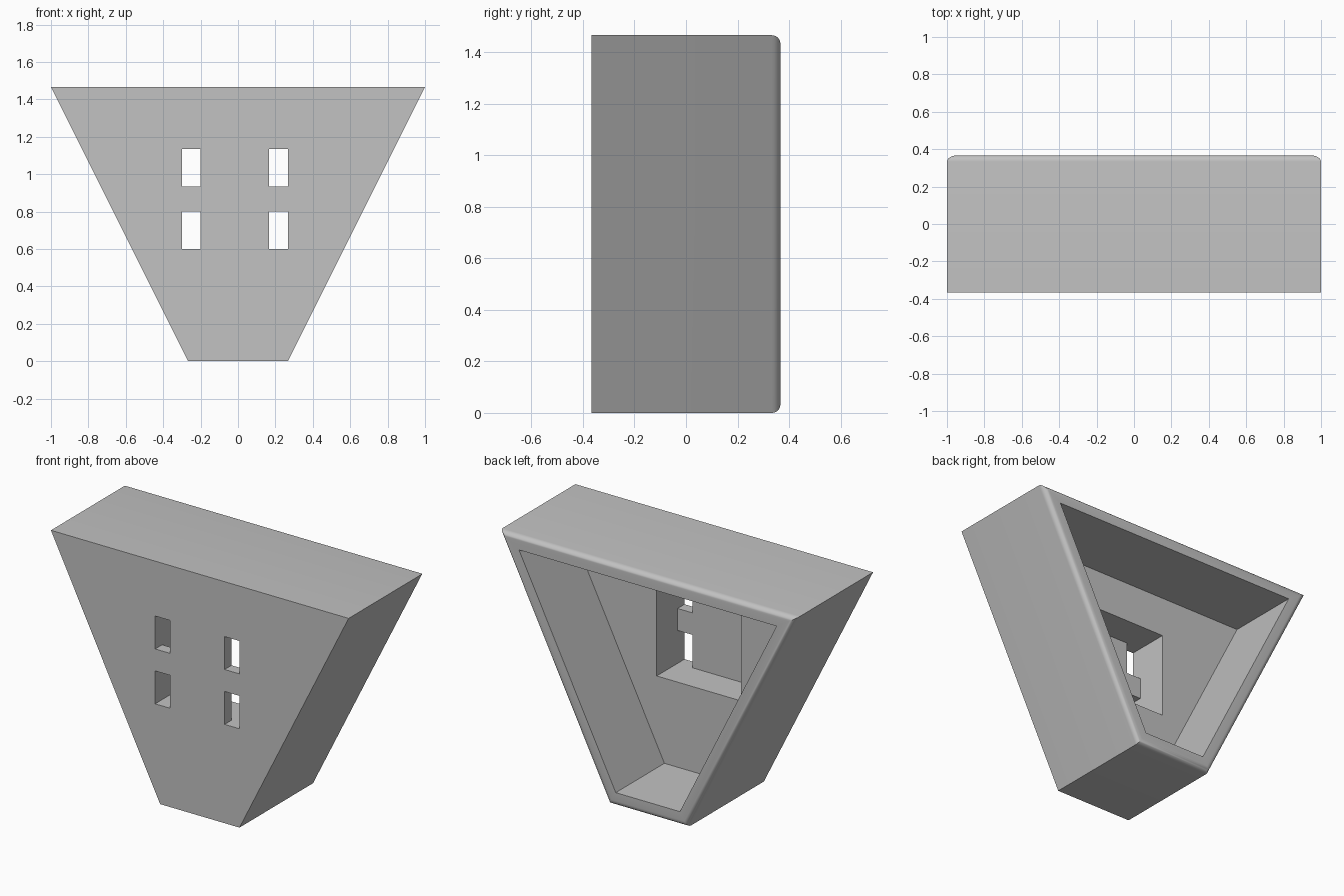
import bpy
import bmesh
from math import radians, sqrt

cube = bpy.data.objects.get("Cube")
if cube:
    bpy.data.objects.remove(cube, do_unlink=True)

# Design unit and main sizes
U = 1 / 15
TOP, BOTTOM, HEIGHT, DEPTH = 15 * U, 4 * U, 22 * U, 11 * U
FRONT, BACK = -DEPTH / 2, DEPTH / 2
WALL = 1.25 * U
SLOPE = (TOP - BOTTOM) / HEIGHT

grey = bpy.data.materials.new("light_grey")
grey.use_nodes = True
grey.diffuse_color = (0.54, 0.54, 0.54, 1)
grey.node_tree.nodes["Principled BSDF"].inputs["Base Color"].default_value = grey.diffuse_color


def prism(name, outline, y0, y1, fillet=0):
    """Extrude an x-z outline from y0 to y1, optionally rounding the far rim."""
    bm = bmesh.new()
    near = bm.faces.new([bm.verts.new((x, y0, z)) for x, z in outline])
    ext = bmesh.ops.extrude_face_region(bm, geom=[near])["geom"]
    far = [v for v in ext if isinstance(v, bmesh.types.BMVert)]
    bmesh.ops.translate(bm, verts=far, vec=(0, y1 - y0, 0))
    if fillet:
        rim = [e for e in bm.edges if all(v in far for v in e.verts)]
        bmesh.ops.bevel(bm, geom=rim, offset=fillet, segments=6,
                        profile=0.5, affect='EDGES')
    bmesh.ops.recalc_face_normals(bm, faces=bm.faces)
    mesh = bpy.data.meshes.new(name)
    bm.to_mesh(mesh)
    bm.free()
    mesh.materials.append(grey)
    obj = bpy.data.objects.new(name, mesh)
    bpy.context.collection.objects.link(obj)
    return obj


def trapezoid(inset):
    """Outline of the body, moved inward by an even wall thickness."""
    side = inset * sqrt(1 + SLOPE ** 2)
    z0, z1 = inset, HEIGHT - inset
    w0, w1 = (BOTTOM + SLOPE * z - side for z in (z0, z1))
    return [(-w0, z0), (w0, z0), (w1, z1), (-w1, z1)]


def rectangle(x0, x1, z0, z1):
    return [(x0 * U, z0 * U), (x1 * U, z0 * U), (x1 * U, z1 * U), (x0 * U, z1 * U)]


# Solid body with a rounded back rim
body = prism("tapered_housing", trapezoid(0), FRONT, BACK, fillet=U / 2)

# Open back cavity, then the recess behind the thin front panel
cutters = [
    prism("cavity_cutter", trapezoid(WALL), FRONT + 4 * U, BACK + U),
    prism("recess_cutter", rectangle(-4.5, 4, 9, 17), FRONT + U, FRONT + 5 * U),
]

# Four window slots through the front panel
for x0, x1 in ((-4.5, -3), (2.5, 4)):
    for z0 in (9, 14):
        cutters.append(prism("window_cutter", rectangle(x0, x1, z0, z0 + 3),
                             FRONT - U, FRONT + 2 * U))

bpy.ops.object.select_all(action='DESELECT')
body.select_set(True)
bpy.context.view_layer.objects.active = body
for cutter in cutters:
    cutter.hide_render = True
    mod = body.modifiers.new("cut", 'BOOLEAN')
    mod.operation = 'DIFFERENCE'
    mod.solver = 'EXACT'
    mod.object = cutter
    bpy.ops.object.modifier_apply(modifier=mod.name)
    bpy.data.objects.remove(cutter, do_unlink=True)

bpy.ops.object.shade_smooth_by_angle(angle=radians(30))
